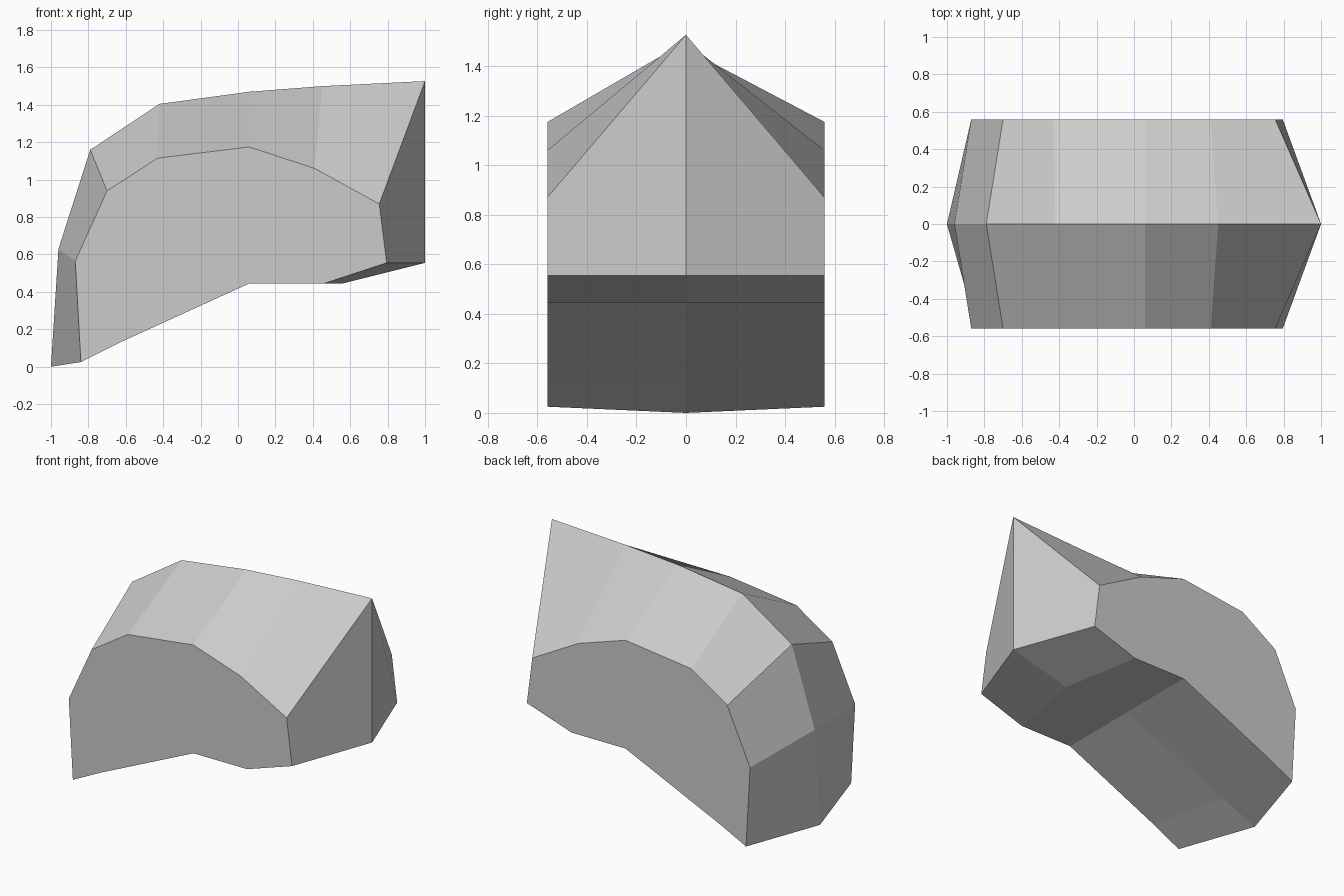
import bpy
import bmesh

cube = bpy.data.objects.get("Cube")
if cube:
    bpy.data.objects.remove(cube, do_unlink=True)

HALF_WIDTH = 0.56

# Outline (x, z) of each flat side, clockwise from the lower left toe
SIDE = [(-0.84, 0.025), (-0.87, 0.565), (-0.70, 0.94), (-0.43, 1.115),
        (0.06, 1.175), (0.41, 1.06), (0.755, 0.87), (0.795, 0.555),
        (0.46, 0.445), (0.06, 0.445), (-0.63, 0.13)]

# Matching outline of the raised centre ridge
RIDGE = [(-1.0, 0.0), (-0.96, 0.63), (-0.79, 1.16), (-0.42, 1.405),
         (0.06, 1.47), (0.45, 1.50), (1.0, 1.527), (1.0, 0.555),
         (0.56, 0.445), (0.06, 0.445), (-0.74, 0.11)]


def flat_material(name, colour):
    mat = bpy.data.materials.new(name)
    mat.use_nodes = True
    mat.diffuse_color = colour
    mat.node_tree.nodes["Principled BSDF"].inputs["Base Color"].default_value = colour
    return mat


def ring(bm, outline, y):
    return [bm.verts.new((x, y, z)) for x, z in outline]


bm = bmesh.new()
front = ring(bm, SIDE, -HALF_WIDTH)
ridge = ring(bm, RIDGE, 0)
back = ring(bm, SIDE, HALF_WIDTH)

# Loft the two halves of the ridged shell
for i in range(len(SIDE)):
    j = (i + 1) % len(SIDE)
    bm.faces.new((ridge[j], ridge[i], front[i], front[j]))
    bm.faces.new((ridge[i], ridge[j], back[j], back[i]))

# Flat side caps
bm.faces.new(list(reversed(front)))
bm.faces.new(back)
bm.normal_update()
bmesh.ops.recalc_face_normals(bm, faces=bm.faces)

mesh = bpy.data.meshes.new("arched_block")
bm.to_mesh(mesh)
bm.free()
mesh.materials.append(flat_material("light grey", (0.6, 0.6, 0.6, 1)))
block = bpy.data.objects.new("arched_block", mesh)
bpy.context.collection.objects.link(block)
